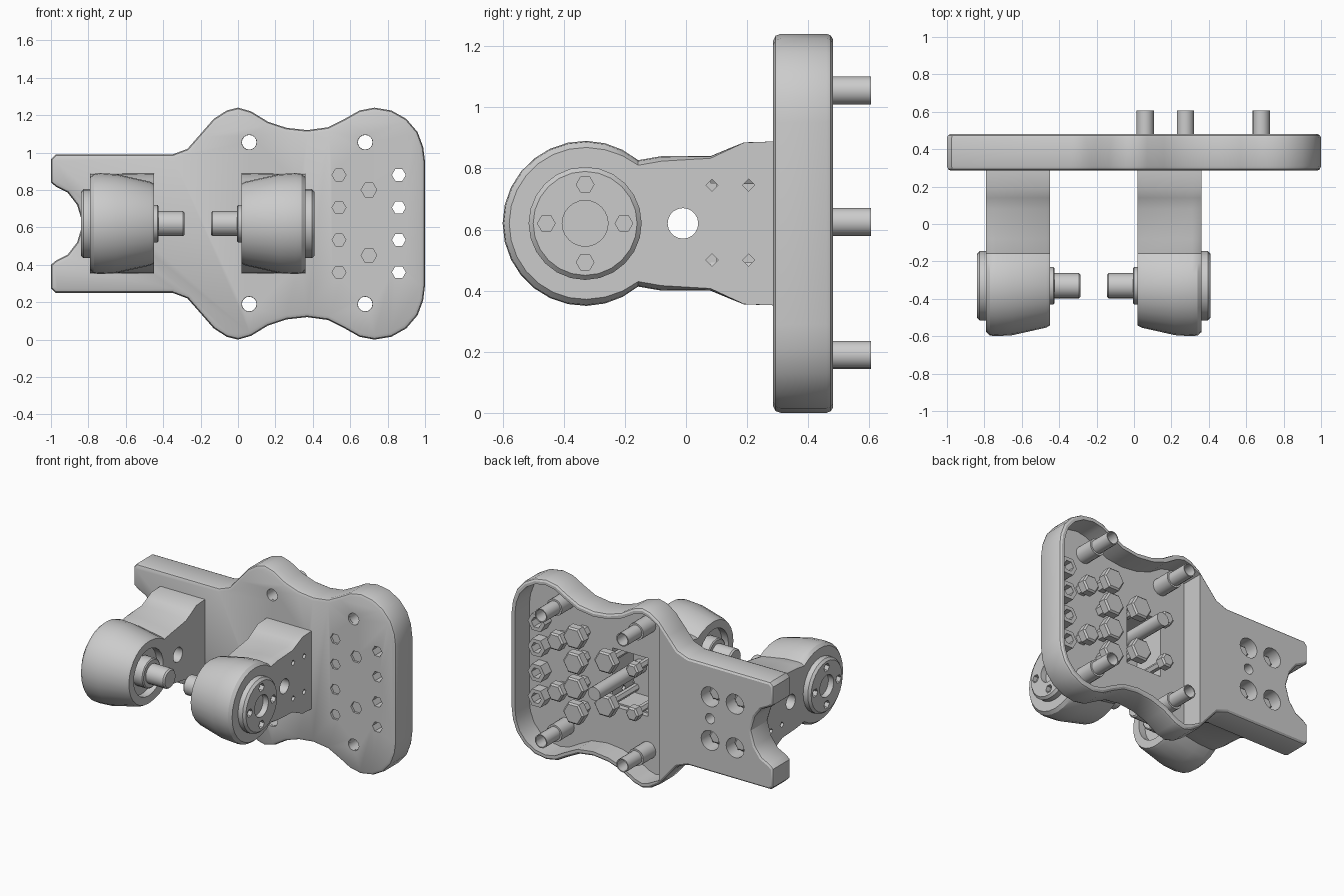
import bpy, bmesh, math
from mathutils import Vector

if "Cube" in bpy.data.objects:
    bpy.data.objects.remove(bpy.data.objects["Cube"])

MID = 0.62          # height of the symmetry line
HUB = (-0.33, 0.62)  # y, z of the arm hub


def loft(name, rings, closed=False):
    """Skin matching rings; cap the ends unless the loft closes on itself."""
    bm = bmesh.new()
    vs = [[bm.verts.new(p) for p in r] for r in rings]
    n = len(rings[0])
    pairs = list(zip(vs, vs[1:])) + ([(vs[-1], vs[0])] if closed else [])
    for a, b in pairs:
        for i in range(n):
            j = (i + 1) % n
            bm.faces.new((a[i], a[j], b[j], b[i]))
    if not closed:
        bm.faces.new(vs[0])
        bm.faces.new(vs[-1])
    bmesh.ops.recalc_face_normals(bm, faces=bm.faces)
    me = bpy.data.meshes.new(name)
    bm.to_mesh(me)
    bm.free()
    ob = bpy.data.objects.new(name, me)
    bpy.context.collection.objects.link(ob)
    return ob


def ring(axis, c, r, t, n):
    pts = []
    for i in range(n):
        a = 2 * math.pi * i / n
        u, v = c[0] + r * math.cos(a), c[1] + r * math.sin(a)
        pts.append((t, u, v) if axis == 'x' else (u, t, v))
    return pts


def lathe(name, axis, c, profile, n=24, closed=False):
    return loft(name, [ring(axis, c, r, t, n) for r, t in profile], closed)


def box(name, x0, x1, y0, y1, z0, z1):
    return loft(name, [[(x0, y, z0), (x1, y, z0), (x1, y, z1), (x0, y, z1)] for y in (y0, y1)])


def cut(ob, cutter):
    m = ob.modifiers.new("cut", 'BOOLEAN')
    m.operation, m.solver, m.object = 'DIFFERENCE', 'EXACT', cutter
    cutter.hide_render = True
    bpy.context.view_layer.objects.active = ob
    bpy.ops.object.modifier_apply(modifier=m.name)
    bpy.data.objects.remove(cutter)


def drill(ob, axis, c, r, a, b, n=16):
    cut(ob, lathe("drill", axis, c, [(r, a), (r, b)], n))


def inset(poly, d):
    """Move a clockwise outline inwards by d."""
    out = []
    for i, p in enumerate(poly):
        e1 = (Vector(p) - Vector(poly[i - 1])).normalized()
        e2 = (Vector(poly[(i + 1) % len(poly)]) - Vector(p)).normalized()
        n = Vector((e1.y + e2.y, -e1.x - e2.x)).normalized()
        k = d / max(0.5, n.dot(Vector((e1.y, -e1.x))))
        out.append((p[0] + n.x * k, p[1] + n.y * k))
    return out


# Wavy base plate
half = [(-.86, .72), (-.91, .785), (-.97, .815), (-1, .84), (-1, .965), (-.975, .99), (-.35, .99),
        (-.27, 1.02), (-.2, 1.1), (-.13, 1.18), (-.06, 1.225), (0, 1.24), (.07, 1.22),
        (.16, 1.165), (.26, 1.132), (.37, 1.12), (.48, 1.135), (.57, 1.18), (.65, 1.225),
        (.73, 1.24), (.82, 1.225), (.9, 1.18), (.96, 1.11), (.99, 1.03), (1, .95)]
outline = [(-.83, MID)] + half + [(x, 2 * MID - z) for x, z in reversed(half)]


def section(d, y):
    return [(x, y, z) for x, z in inset(outline, d)]


plate = loft("base_plate", [section(.022, .285), section(.006, .293), section(0, .31),
                            section(0, .46), section(.005, .473), section(.017, .481)])

# Hollow in the rear of the plate
rim = [p for p in inset(outline, .035) if p[0] > -.1]
rim = [(-.13, 2 * MID - 1.15)[:2]] and [(-.13, 1.15)] + rim + [(-.13, 2 * MID - 1.15)]
cut(plate, loft("hollow", [[(x, y, z) for x, z in rim] for y in (.325, .6)]))

ROWS = (.36, .533, .706, .88)
POSTS = [(.06, 1.055), (.06, .19), (.68, 1.055), (.68, .19)]
for p in POSTS:
    drill(plate, 'y', p, .04, .2, .6)
for z in ROWS:
    drill(plate, 'y', (.86, z), .037, .2, .6, 6)
    drill(plate, 'y', (.54, z), .037, .2, .6, 6)
for z in (.45, .8):
    drill(plate, 'y', (.7, z), .042, .2, .6, 6)
drill(plate, 'y', (-.52, MID), .035, .4, .6)
LEFT_BOLTS = [(x, MID + s * .15) for x in (-.52, -.71) for s in (-1, 1)]
for p in LEFT_BOLTS:
    drill(plate, 'y', p, .068, .38, .6)
cut(plate, box("pocket", .06, .33, .1, .4, .42, .82))

# Round headed left arm: side outline swept across x with a tapered head
head = [(HUB[0] + .27 * math.cos(math.radians(a)), MID + .27 * math.sin(math.radians(a)))
        for a in range(50, 311, 13)]
neck = [(-.08, .22), (.08, .22), (.14, .245), (.19, .265), (.287, .268)]
side = [(y, MID + h) for y, h in reversed(neck)] + head + [(y, MID - h) for y, h in neck]


def arm_section(x, s):
    pts = []
    for y, z in side:
        w = max(0, min(1, (.2 - y) / .3))
        k = 1 - (1 - s) * w
        yy = HUB[0] + (y - HUB[0]) * k if y < HUB[0] else y
        pts.append((x, yy, MID + (z - MID) * k))
    return pts


arm = loft("left_arm", [arm_section(-.79, .92), arm_section(-.77, .985), arm_section(-.74, 1),
                        arm_section(-.65, .98), arm_section(-.47, .83), arm_section(-.45, .79)])
drill(arm, 'x', (-.01, MID), .05, -1, 0, 20)
for y in (.085, .205):
    for z in (.5, .745):
        drill(arm, 'x', (y, z), .02, -.9, -.75, 4)
drill(arm, 'x', HUB, .16, -.5, -.3, 24)

# Outer hub cap with a central socket and four holes
cap = lathe("left_hub_cap", 'x', HUB, [(.185, -.77), (.185, -.825), (.17, -.84),
                                       (.075, -.84), (.075, -.80)], 24)
for dy, dz in ((.127, 0), (-.127, 0), (0, .127), (0, -.127)):
    drill(cap, 'x', (HUB[0] + dy, HUB[1] + dz), .029, -.9, -.81, 6)

# Inner spindle
spindle = lathe("left_spindle", 'x', HUB, [(.1, -.55), (.1, -.43), (.092, -.424), (.067, -.424),
                                           (.067, -.295), (.058, -.285)], 16)

# Mirrored right arm
for src in (arm, cap, spindle):
    ob = src.copy()
    ob.data = src.data.copy()
    ob.name = src.name.replace("left", "right")
    bpy.context.collection.objects.link(ob)
    for v in ob.data.vertices:
        v.co.x = -.43 - v.co.x
    ob.data.flip_normals()
cut(bpy.data.objects["right_arm"], box("pocket", .06, .33, .1, .4, .43, .81))


# Hex head bolts
def bolt(name, p, y0, y1, r=.085, shaft=.042, thick=.06):
    lathe(name, 'y', p, [(shaft, y0), (shaft, y1 - thick), (r, y1 - thick),
                         (r, y1 - .01), (r - .012, y1)], 6)


for i, z in enumerate(ROWS):
    bolt(f"plate_bolt_{i}", (.54, z), .3, .46, .08)
    lathe(f"hex_sleeve_{i}", 'y', (.86, z), [(.037, .3), (.065, .3), (.065, .4), (.037, .4)], 6, True)
for i, z in enumerate((.45, .8)):
    bolt(f"centre_bolt_{i}", (.7, z), .3, .43, .065)
for i, (x, z) in enumerate([(x, MID + s * .15) for x in (.1, .31) for s in (-1, 1)]):
    bolt(f"right_arm_bolt_{i}", (x, z), .08, .45, .08 if x > .2 else .05, .025)
for i, p in enumerate(LEFT_BOLTS):
    bolt(f"left_arm_bolt_{i}", p, .36, .425, .05, .03, .04)

# Hollow mounting posts with collars
for i, p in enumerate(POSTS):
    lathe(f"mounting_post_{i}", 'y', p, [(.039, .3), (.058, .3), (.058, .46), (.046, .46),
                                         (.046, .606), (.039, .606)], 16, True)
lathe("middle_post", 'y', (.275, .625), [(.046, .08), (.046, .606)], 16)

# Soft shading with crisp edges
for ob in bpy.data.objects:
    ob.select_set(True)
bpy.context.view_layer.objects.active = plate
bpy.ops.object.shade_smooth_by_angle(angle=math.radians(30))
